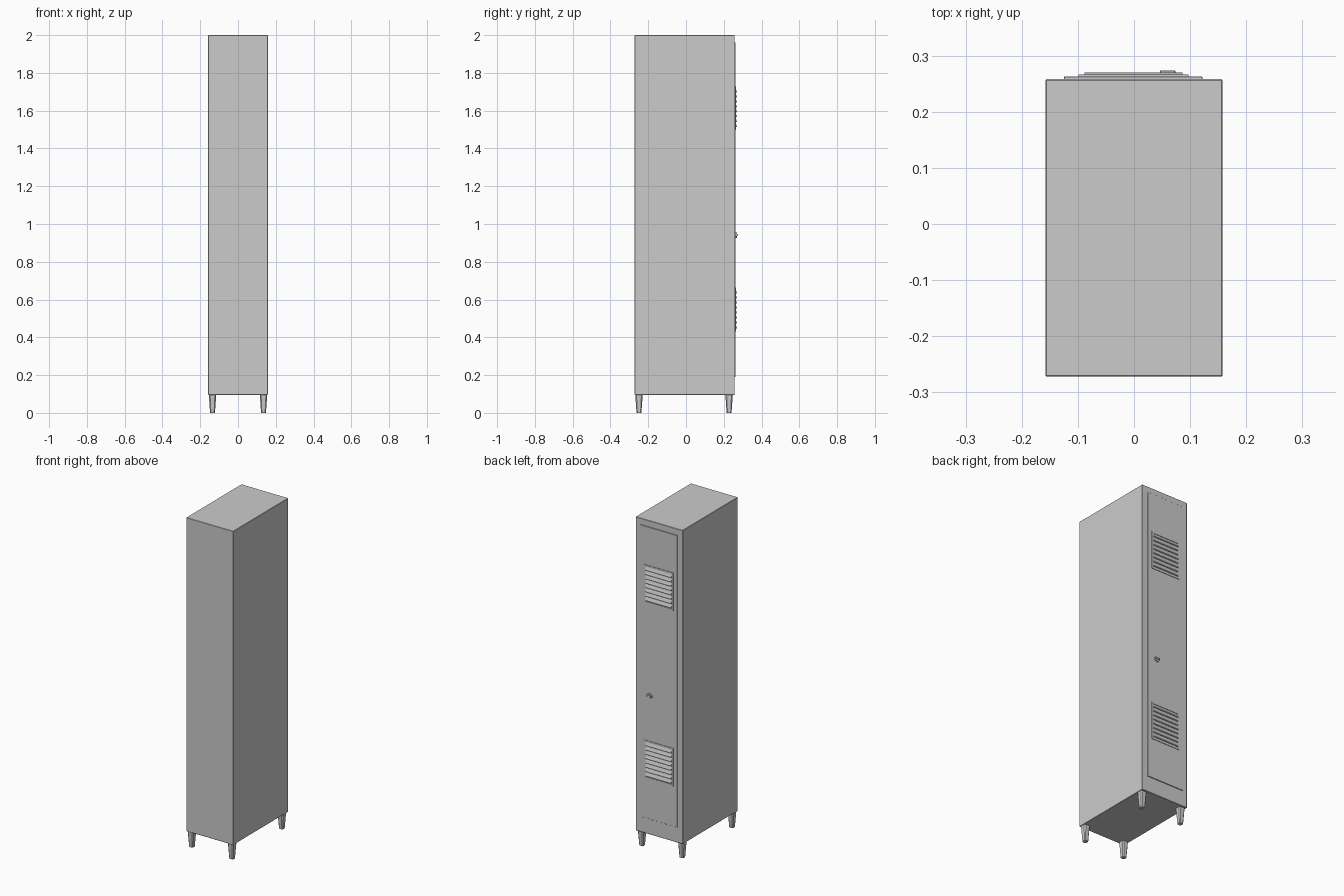
import bpy, bmesh, math
from mathutils import Matrix

if "Cube" in bpy.data.objects:
    bpy.data.objects.remove(bpy.data.objects["Cube"])


def finish(bm, name):
    bmesh.ops.recalc_face_normals(bm, faces=bm.faces)
    me = bpy.data.meshes.new(name)
    bm.to_mesh(me)
    bm.free()
    ob = bpy.data.objects.new(name, me)
    bpy.context.collection.objects.link(ob)
    return ob


def box(name, x0, x1, y0, y1, z0, z1, bevel=0.0):
    bm = bmesh.new()
    bmesh.ops.create_cube(bm, size=1)
    for v in bm.verts:
        v.co.x = x1 if v.co.x > 0 else x0
        v.co.y = y1 if v.co.y > 0 else y0
        v.co.z = z1 if v.co.z > 0 else z0
    if bevel:
        bmesh.ops.bevel(bm, geom=bm.edges[:], offset=bevel, segments=1,
                        affect='EDGES')
    return finish(bm, name)


def leg(name, x, y):
    # tapered square post with chamfered corners
    bm = bmesh.new()
    rings = []
    for z, h in ((0.0, 0.013), (0.1, 0.020)):
        c = h * 0.65
        pts = [(h, -c), (h, c), (c, h), (-c, h), (-h, c), (-h, -c), (-c, -h), (c, -h)]
        rings.append([bm.verts.new((x + px, y + py, z)) for px, py in pts])
    lo, hi = rings
    for i in range(8):
        j = (i + 1) % 8
        bm.faces.new((lo[i], lo[j], hi[j], hi[i]))
    bm.faces.new(lo[::-1])
    bm.faces.new(hi)
    return finish(bm, name)


def louvre(name, z0, z1, count):
    # saw-tooth profile: each slat slopes outward going down
    profile = [(0.260, z1)]
    pitch = (z1 - z0) / count
    for i in range(count):
        top = z1 - i * pitch
        profile += [(0.2635, top - 0.001), (0.270, top - pitch * 0.72),
                    (0.269, top - pitch * 0.82), (0.2635, top - pitch * 0.80)]
    profile.append((0.260, z0))
    bm = bmesh.new()
    face = bm.faces.new([bm.verts.new((-0.088, y, z)) for y, z in profile])
    ext = bmesh.ops.extrude_face_region(bm, geom=[face])
    for v in ext['geom']:
        if isinstance(v, bmesh.types.BMVert):
            v.co.x = 0.086
    return finish(bm, name)


def vent(prefix, zc):
    h, t = 0.116, 0.011
    louvre(prefix + "_vent_slats", zc - h + t, zc + h - t, 8)
    for part, x0, x1, z0, z1 in (("left", -0.099, -0.088, zc - h, zc + h),
                                 ("right", 0.086, 0.097, zc - h, zc + h),
                                 ("top", -0.088, 0.086, zc + h - t, zc + h),
                                 ("bottom", -0.088, 0.086, zc - h, zc - h + t)):
        box(f"{prefix}_vent_frame_{part}", x0, x1, 0.260, 0.266, z0, z1)


def disc(name, r0, r1, y0, y1, squash):
    bm = bmesh.new()
    bmesh.ops.create_cone(bm, cap_ends=True, segments=24, radius1=r0, radius2=r1,
                          depth=y1 - y0)
    m = (Matrix.Translation((0.060, (y0 + y1) / 2, 0.94))
         @ Matrix.Diagonal((1, 1, squash, 1))
         @ Matrix.Rotation(-math.pi / 2, 4, 'X'))
    bmesh.ops.transform(bm, matrix=m, verts=bm.verts)
    return finish(bm, name)


# cabinet and raised door
box("cabinet_body", -0.158, 0.158, -0.272, 0.258, 0.095, 2.0, 0.002)
box("door_panel", -0.125, 0.122, 0.250, 0.263, 0.19, 1.962, 0.001)

# ventilation louvres
vent("upper", 1.613)
vent("lower", 0.548)

# lock
disc("lock_plate", 0.018, 0.016, 0.262, 0.269, 0.85)
box("lock_turn_bar", 0.046, 0.074, 0.268, 0.274, 0.937, 0.947, 0.0015)

# four legs
for sx, side in ((-1, "left"), (1, "right")):
    for y, end in ((-0.249, "front"), (0.228, "back")):
        leg(f"{end}_{side}_leg", sx * 0.135, y)
